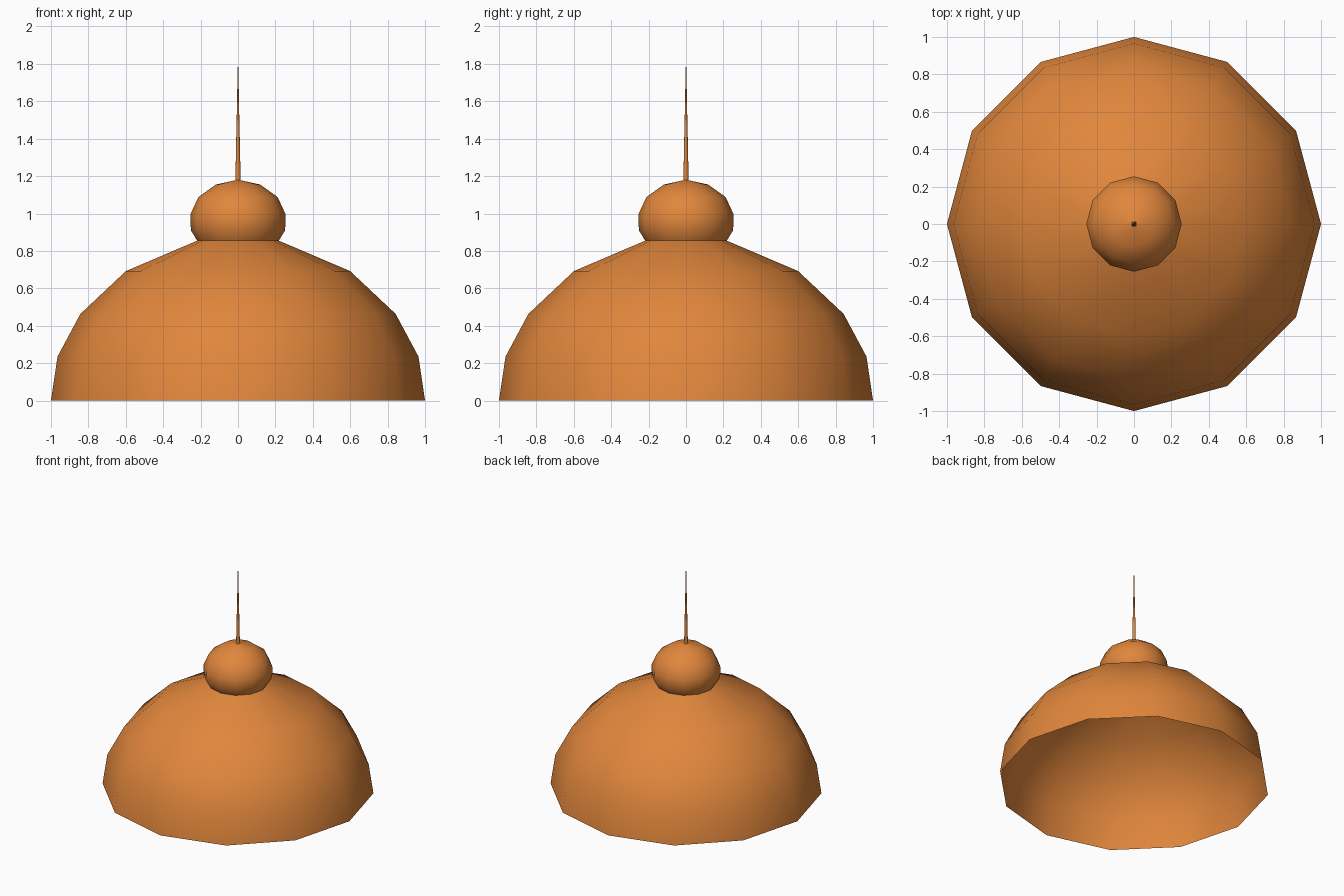
import bpy, bmesh, math

if "Cube" in bpy.data.objects:
    bpy.data.objects.remove(bpy.data.objects["Cube"])

SIDES = 12

mat = bpy.data.materials.new("copper_orange")
mat.diffuse_color = (0.75, 0.24, 0.045, 1)
mat.use_nodes = True
mat.node_tree.nodes["Principled BSDF"].inputs["Base Color"].default_value = mat.diffuse_color


def lathe(name, profile, sides=SIDES):
    """Revolve (radius, z) points about z; a zero radius closes to a point."""
    bm = bmesh.new()
    rings = []
    for r, z in profile:
        n = sides if r > 0 else 1
        rings.append([bm.verts.new((r * math.cos(math.tau * i / sides),
                                    r * math.sin(math.tau * i / sides), z))
                      for i in range(n)])
    for a, b in zip(rings, rings[1:]):
        for i in range(sides):
            j = (i + 1) % sides
            if len(b) == 1:
                bm.faces.new((a[i], a[j], b[0]))
            else:
                bm.faces.new((a[i], a[j], b[j], b[i]))
    mesh = bpy.data.meshes.new(name)
    bm.to_mesh(mesh)
    bm.free()
    mesh.materials.append(mat)
    obj = bpy.data.objects.new(name, mesh)
    bpy.context.collection.objects.link(obj)
    bpy.ops.object.select_all(action='DESELECT')
    obj.select_set(True)
    bpy.context.view_layer.objects.active = obj
    bpy.ops.object.shade_smooth_by_angle(angle=math.radians(50))
    return obj


# open-bottomed dome shell
lathe("dome", [(1, 0), (0.965, 0.235), (0.843, 0.463), (0.6, 0.692), (0.218, 0.855)])

# ball finial growing out of the dome's top ring
lathe("finial_ball", [(0.218, 0.855), (0.252, 0.91), (0.255, 0.995),
                      (0.212, 1.088), (0.118, 1.155), (0.014, 1.178)])

# thin tapering spire
lathe("spire", [(0.014, 1.178), (0.010, 1.38), (0.006, 1.56), (0.003, 1.72), (0, 1.835)])
